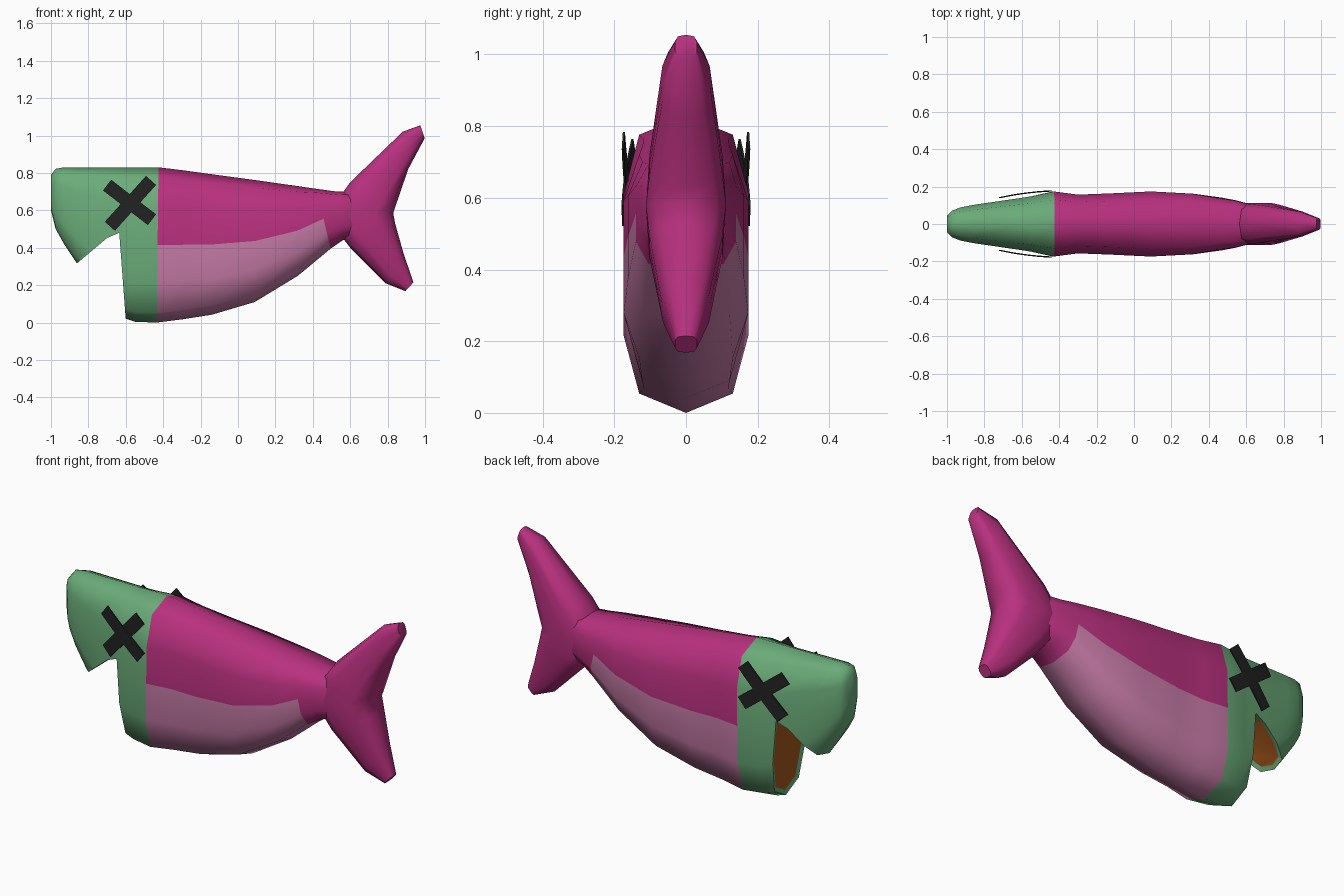
import bpy, bmesh, math
from mathutils import Vector

if "Cube" in bpy.data.objects:
    bpy.data.objects.remove(bpy.data.objects["Cube"])


def material(name, rgb):
    m = bpy.data.materials.new(name)
    m.use_nodes = True
    m.diffuse_color = (*rgb, 1)
    m.node_tree.nodes["Principled BSDF"].inputs["Base Color"].default_value = (*rgb, 1)
    return m


MATS = [material("magenta", (0.48, 0.03, 0.21)),
        material("pale pink", (0.57, 0.20, 0.39)),
        material("green", (0.145, 0.41, 0.19)),
        material("mouth orange", (0.37, 0.095, 0.012)),
        material("eye black", (0.016, 0.016, 0.016))]
MAGENTA, PINK, GREEN, ORANGE, BLACK = range(5)

# Right half of a cross-section: (width, height) factors from ridge to keel
HALF = [(0, 1), (0.75, 0.87), (1, 0.48), (1, 0), (1, -0.48), (0.75, -0.87), (0, -1)]
RING = HALF + [(-u, v) for u, v in HALF[-2:0:-1]]


def finish(bm, name, angle=60):
    bmesh.ops.recalc_face_normals(bm, faces=bm.faces)
    me = bpy.data.meshes.new(name)
    bm.to_mesh(me)
    bm.free()
    for m in MATS:
        me.materials.append(m)
    ob = bpy.data.objects.new(name, me)
    bpy.context.collection.objects.link(ob)
    activate(ob)
    if angle:
        bpy.ops.object.shade_smooth_by_angle(angle=math.radians(angle))
    return ob


def activate(ob):
    bpy.ops.object.select_all(action='DESELECT')
    ob.select_set(True)
    bpy.context.view_layer.objects.active = ob


def loft(name, sections, rule):
    """Each section: upper x, upper z, lower x, lower z, half width."""
    bm = bmesh.new()
    rings = []
    for xa, za, xb, zb, w in sections:
        a, b = Vector((xa, 0, za)), Vector((xb, 0, zb))
        rings.append([bm.verts.new(b.lerp(a, (v + 1) / 2) + Vector((0, u * w, 0)))
                      for u, v in RING])
    n = len(RING)
    for i in range(len(rings) - 1):
        for j in range(n):
            k = (j + 1) % n
            f = bm.faces.new((rings[i][j], rings[i][k], rings[i + 1][k], rings[i + 1][j]))
            f.material_index = rule(i, j)
    for i, end in ((0, rings[0]), (len(rings) - 2, rings[-1])):
        bm.faces.new(end).material_index = rule(i, 0)
    return finish(bm, name)


# Head and trunk, from snout to tail root
HEAD = [(-1.0, 0.79, -1.0, 0.60, 0.045), (-0.975, 0.822, -0.975, 0.50, 0.07),
        (-0.93, 0.83, -0.93, 0.42, 0.088), (-0.86, 0.83, -0.86, 0.315, 0.102),
        (-0.6, 0.83, -0.6, 0.02, 0.14), (-0.55, 0.83, -0.55, 0.004, 0.148)]
TRUNK = [(-0.425, 0.83, -0.435, 0.0, 0.174), (-0.3, 0.815, -0.3, 0.017, 0.157),
         (-0.14, 0.793, -0.14, 0.042, 0.163), (0.09, 0.762, 0.09, 0.11, 0.174),
         (0.31, 0.731, 0.32, 0.25, 0.162), (0.42, 0.715, 0.495, 0.395, 0.14),
         (0.53, 0.70, 0.56, 0.44, 0.125), (0.64, 0.70, 0.64, 0.46, 0.10),
         (0.73, 0.64, 0.73, 0.53, 0.05)]
BELLY_END = len(HEAD) + 5


def body_colour(i, j):
    if i < len(HEAD):
        return GREEN
    return PINK if i < BELLY_END and 3 <= j <= 8 else MAGENTA


body = loft("fish_body", HEAD + TRUNK, body_colour)

# Open mouth: wedge cut out between the jaws
bm = bmesh.new()
wedge = [(-0.635, 0.48), (-0.70, 0.452), (-0.94, 0.25), (-0.75, -0.2), (-0.584, -0.2)]
face = bm.faces.new([bm.verts.new((x, -0.4, z)) for x, z in wedge])
out = bmesh.ops.extrude_face_region(bm, geom=[face])
bmesh.ops.translate(bm, vec=(0, 0.8, 0),
                    verts=[g for g in out["geom"] if isinstance(g, bmesh.types.BMVert)])
for f in bm.faces:
    f.material_index = ORANGE
cutter = finish(bm, "mouth_cutter", 0)
cutter.hide_render = True

activate(body)
cut = body.modifiers.new("mouth", 'BOOLEAN')
cut.operation = 'DIFFERENCE'
cut.solver = 'EXACT'
cut.object = cutter
bpy.ops.object.modifier_apply(modifier=cut.name)
bpy.data.objects.remove(cutter)

# Green lips around a slightly sunken orange lining
bm = bmesh.new()
bm.from_mesh(body.data)
bmesh.ops.remove_doubles(bm, verts=bm.verts, dist=0.006)
lining = [f for f in bm.faces if f.material_index == ORANGE]
lips = bmesh.ops.inset_region(bm, faces=lining, thickness=0.022, depth=-0.008,
                              use_even_offset=True, use_boundary=True)
for f in lips["faces"]:
    f.material_index = GREEN
bm.to_mesh(body.data)
bm.free()
activate(body)
bpy.ops.object.shade_smooth_by_angle(angle=math.radians(60))

# Crescent tail fin: leading edge to trailing edge, upper tip to lower tip
loft("tail_fin",
     [(0.975, 1.055, 0.998, 0.985, 0.03), (0.88, 1.02, 0.91, 0.82, 0.066),
      (0.60, 0.75, 0.845, 0.63, 0.102), (0.47, 0.57, 0.83, 0.585, 0.112),
      (0.60, 0.40, 0.84, 0.53, 0.102), (0.79, 0.21, 0.885, 0.37, 0.064),
      (0.895, 0.168, 0.938, 0.215, 0.03)],
     lambda i, j: MAGENTA)


# Crossed-out eyes: two thin bars per side that follow the cheek
def cheek(x):
    t = (x + 0.72) / 0.3
    return 0.137 + 0.065 * t - 0.028 * t * t


def eye(name, side):
    bm = bmesh.new()
    bars = [((-0.685, 0.515), (-0.465, 0.76)), ((-0.70, 0.735), (-0.46, 0.55))]
    for layer, (p, q) in enumerate(bars):
        p, q = Vector(p), Vector(q)
        d = (q - p).normalized() * 0.036
        across = Vector((-d.y, d.x))
        rows = []
        for s in range(7):
            c = p.lerp(q, s / 6)
            row = []
            for e, lift in ((-1, 0), (1, 0), (1, 0.006), (-1, 0.006)):
                v = c + across * e
                y = cheek(v.x) + lift + layer * 0.001
                row.append(bm.verts.new((v.x, side * y, v.y)))
            rows.append(row)
        for r, s in zip(rows, rows[1:]):
            for j in range(4):
                k = (j + 1) % 4
                bm.faces.new((r[j], r[k], s[k], s[j]))
        bm.faces.new(rows[0])
        bm.faces.new(rows[-1])
    for f in bm.faces:
        f.material_index = BLACK
    return finish(bm, name, 30)


eye("right_eye", -1)
eye("left_eye", 1)
